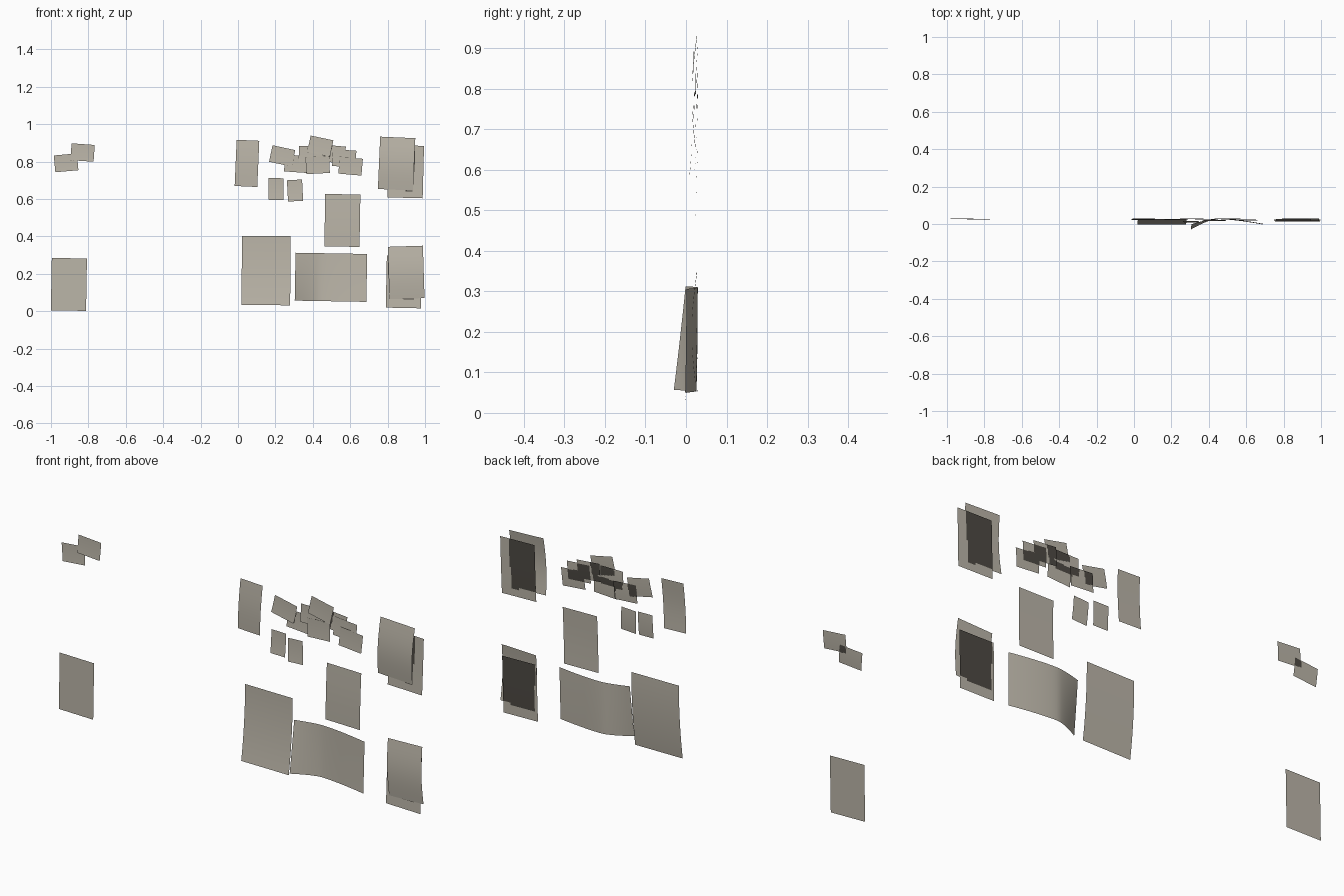
import bpy, math

if "Cube" in bpy.data.objects:
    bpy.data.objects.remove(bpy.data.objects["Cube"])

WALL = 0.03  # back plane the sheets hang on


def material(name, rgb):
    m = bpy.data.materials.new(name)
    m.diffuse_color = (*rgb, 1)
    m.use_nodes = True
    m.node_tree.nodes["Principled BSDF"].inputs["Base Color"].default_value = m.diffuse_color
    return m


paper = material("aged_paper", (0.50, 0.465, 0.395))
dark = material("dark_covered_paper", (0.075, 0.068, 0.057))
placed = []  # outlines of sheets already hung, front ones first


def covered(px, pz):
    """True where a sheet in front already covers the point."""
    for x, z, w, h, c, s in placed:
        dx, dz = px - x, pz - z
        if abs(dx * c + dz * s) < w / 2 and abs(dz * c - dx * s) < h / 2:
            return True
    return False


def sheet(name, x, z, w, h, tilt, y=WALL, curl=0.0, left=(0, 0), right=0.0, bow=0.0, n=24):
    """Thin hanging sheet; curl lifts the bottom edge, left/right lift the sides, bow lifts the middle."""
    c, s = math.cos(math.radians(tilt)), math.sin(math.radians(tilt))
    verts, faces = [], []
    for j in range(n + 1):
        for i in range(n + 1):
            u, v = i / n, j / n
            a, b = (u - 0.5) * w, (v - 0.5) * h
            lift = curl * (1 - v) ** 2 + bow * math.sin(math.pi * v)
            lift += (left[1] + (left[0] - left[1]) * v) * max(0, 1 - u / 0.35) ** 1.4
            lift += right * max(0, (u - 0.4) / 0.6) ** 1.5
            verts.append((x + a * c - b * s, y - lift, z + a * s + b * c))
    for j in range(n):
        for i in range(n):
            k = j * (n + 1) + i
            faces.append((k, k + 1, k + n + 2, k + n + 1))
    me = bpy.data.meshes.new(name)
    me.from_pydata(verts, [], faces)
    me.materials.append(paper)
    me.materials.append(dark)
    for p in me.polygons:
        p.use_smooth = True
        # Paper hidden under another sheet is dark
        p.material_index = int(covered(p.center.x, p.center.z))
    placed.append((x, z, w, h, c, s))
    ob = bpy.data.objects.new(name, me)
    bpy.context.collection.objects.link(ob)
    return ob


# Standard pages: x, z, tilt, y, bottom curl, bow
pages = [
    (-0.904, 0.143, -1.0, 0.030, 0.0, 0.0),
    (0.558, 0.485, -1.0, 0.028, 0.004, 0.003),
    (0.887, 0.157, -1.2, 0.030, 0.003, 0.0),
    (0.899, 0.207, 1.8, 0.027, 0.003, 0.012),
    (0.897, 0.746, -1.5, 0.030, 0.003, 0.0),
    (0.848, 0.789, -2.5, 0.027, 0.003, 0.012),
]
pages.sort(key=lambda p: p[3])
for k, (x, z, t, y, cu, bo) in enumerate(pages):
    sheet(f"page_{k + 1}", x, z, 0.188, 0.28, t, y, cu, bow=bo)

# Odd-sized sheets
sheet("narrow_page", 0.048, 0.79, 0.121, 0.247, -2.5, 0.030, 0.006, bow=0.006)
sheet("large_poster", 0.15, 0.217, 0.26, 0.37, -0.3, 0.026, 0.028)
sheet("curled_landscape_page", 0.497, 0.181, 0.383, 0.256, -1.0, 0.029,
      0.003, left=(0.030, 0.056), right=0.028)

# Upright photos
sheet("upright_photo_1", 0.203, 0.653, 0.080, 0.116, -1, 0.027, 0.006)
sheet("upright_photo_2", 0.305, 0.645, 0.081, 0.114, 3, 0.015, 0.006)

# Small landscape photos: x, z, tilt, y
photos = [
    (-0.919, 0.793, 5, 0.029), (-0.831, 0.848, -4, 0.026),
    (0.236, 0.830, -12, 0.025), (0.311, 0.788, -4, 0.030),
    (0.388, 0.838, 0, 0.025), (0.427, 0.781, 3, 0.021),
    (0.440, 0.882, -12, 0.020), (0.511, 0.840, -5, 0.030),
    (0.568, 0.817, -4, 0.026), (0.602, 0.775, -5, 0.022),
]
photos.sort(key=lambda p: p[3])
for k, (x, z, t, y) in enumerate(photos):
    sheet(f"photo_{k + 1}", x, z, 0.124, 0.09, t, y, 0.003)
